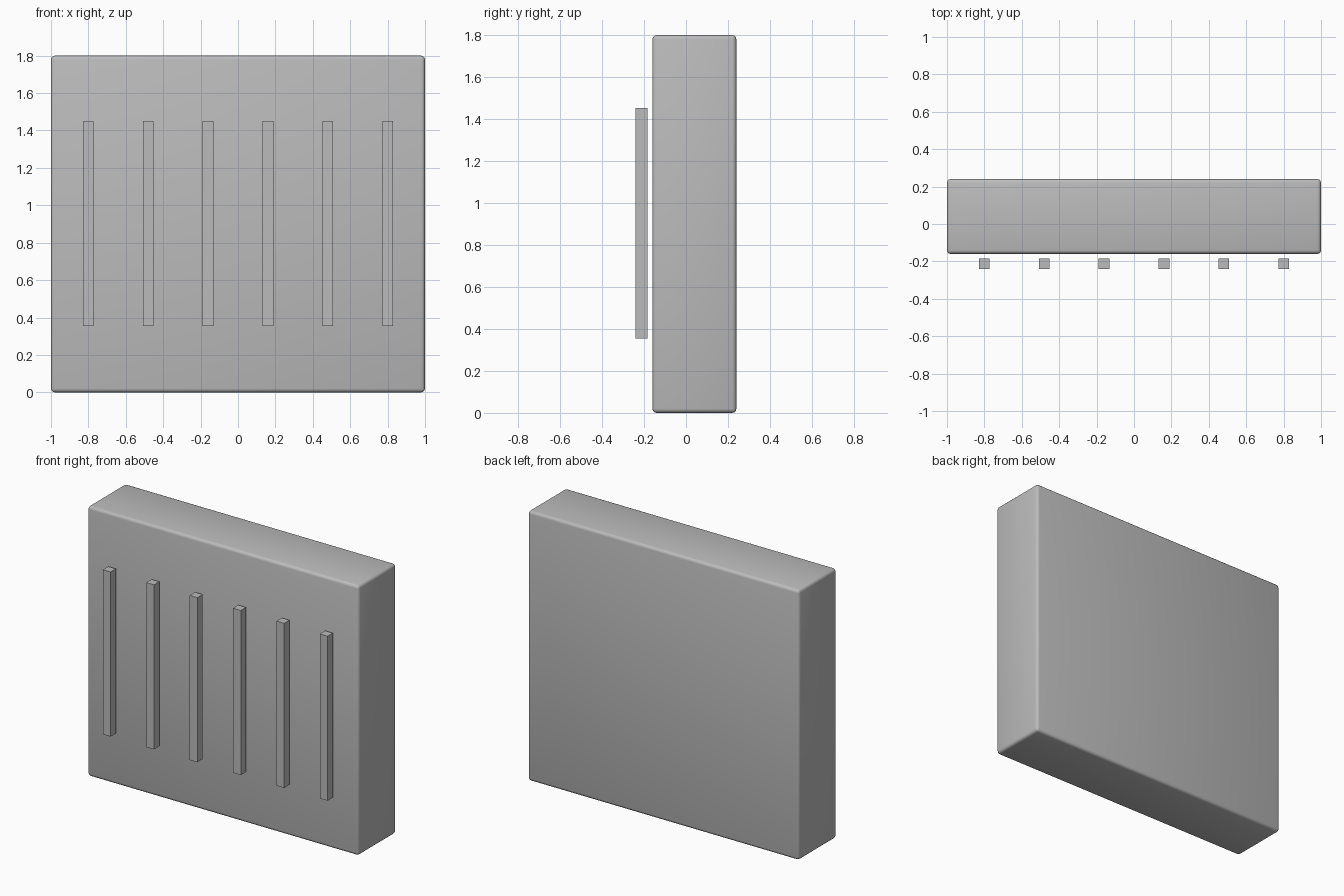
import bpy

if "Cube" in bpy.data.objects:
    bpy.data.objects.remove(bpy.data.objects["Cube"])

grey = bpy.data.materials.new("plain grey")
grey.diffuse_color = (0.5, 0.5, 0.5, 1)
grey.use_nodes = True
grey.node_tree.nodes["Principled BSDF"].inputs["Base Color"].default_value = grey.diffuse_color


def box(name, lo, hi):
    """Axis-aligned box between two corners."""
    centre = [(a + b) / 2 for a, b in zip(lo, hi)]
    bpy.ops.mesh.primitive_cube_add(size=1, location=centre)
    ob = bpy.context.object
    ob.name = name
    ob.scale = [b - a for a, b in zip(lo, hi)]
    bpy.ops.object.transform_apply(location=False, rotation=False, scale=True)
    ob.data.materials.append(grey)
    return ob


# Main slab with softly rounded edges
body = box("body", (-1, -0.16, 0), (1, 0.24, 1.8))
bevel = body.modifiers.new("rounded_edges", "BEVEL")
bevel.width = 0.02
bevel.segments = 3
bpy.ops.object.modifier_apply(modifier=bevel.name)
bpy.ops.object.shade_smooth_by_angle()

# Row of six upright bars floating just off the front
half = 0.0285
for i in range(6):
    x = -0.8 + 0.32 * i
    box(f"front_bar_{i + 1}", (x - half, -0.24, 0.355), (x + half, -0.184, 1.452))
